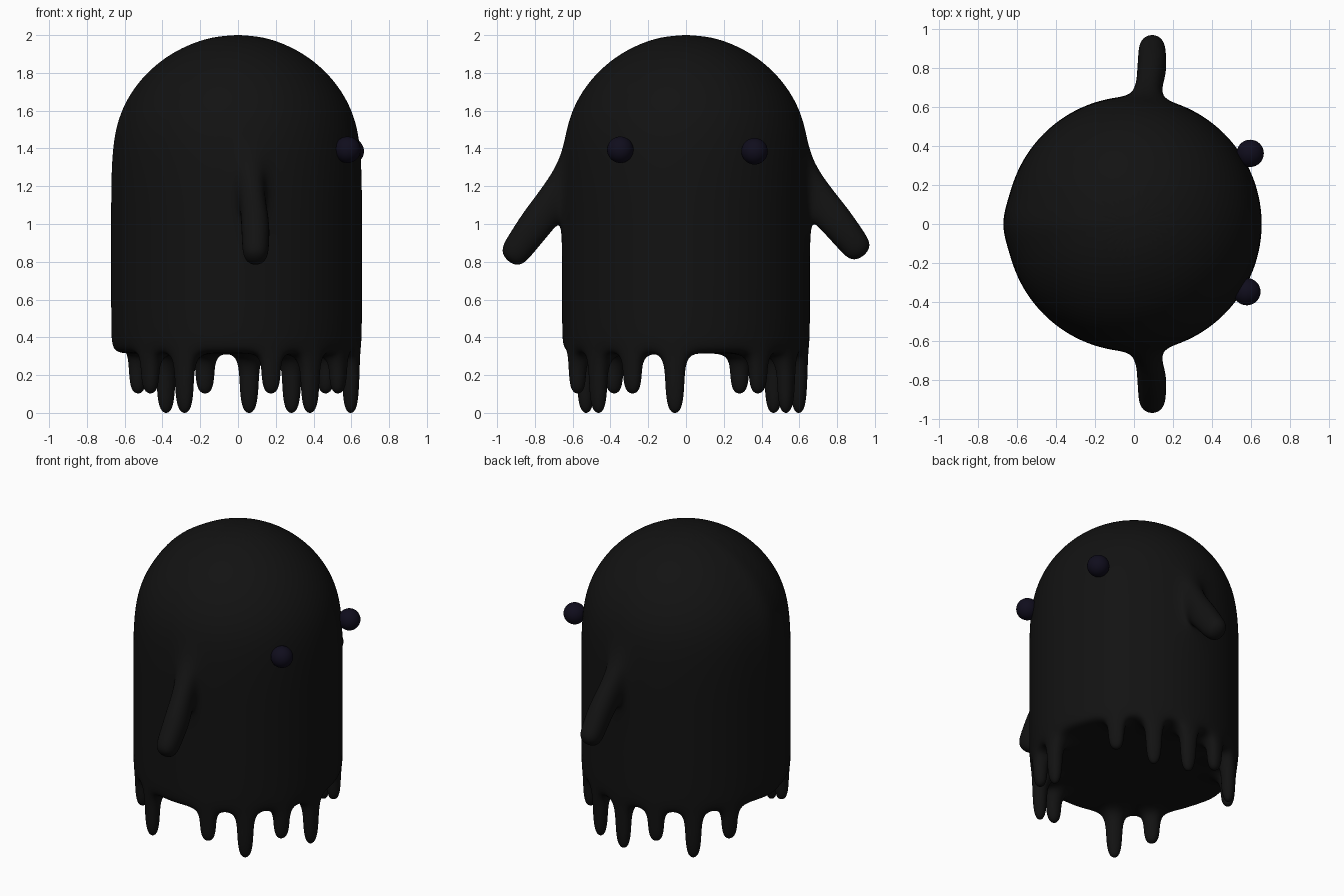
import bpy, bmesh
from math import cos, sin, pi, radians
from mathutils import Vector

if "Cube" in bpy.data.objects:
    bpy.data.objects.remove(bpy.data.objects["Cube"])

SEG = 32


def material(name, rgb):
    m = bpy.data.materials.new(name)
    m.diffuse_color = (*rgb, 1)
    m.use_nodes = True
    m.node_tree.nodes["Principled BSDF"].inputs["Base Color"].default_value = m.diffuse_color
    return m


black = material("black_goo", (0.006, 0.006, 0.006))
eye_mat = material("dark_blue", (0.005, 0.004, 0.012))

bm = bmesh.new()


def ring(r, z):
    """Ring of vertices, with a slight ridge down the -x side."""
    out = []
    for k in range(SEG):
        a = 2 * pi * k / SEG
        q = r * (1.035 if k == SEG // 2 else 1)
        out.append(bm.verts.new((q * cos(a), q * sin(a), z)))
    return out


def grow(face, move):
    """Extrude one face; move(vertex position) gives the new position."""
    old = list(face.verts)
    new = [bm.verts.new(move(v.co.copy())) for v in old]
    bm.faces.remove(face)
    n = len(old)
    for i in range(n):
        j = (i + 1) % n
        bm.faces.new((old[i], old[j], new[j], new[i]))
    return bm.faces.new(new)


# Body cage: dome, straight sides, flat underside
profile = [(0.667 * cos(radians(e)), 1.35 + 0.658 * sin(radians(e)))
           for e in (75, 57, 38, 19)]
profile += [(0.66, 1.34), (0.66, 1.02), (0.66, 0.7), (0.66, 0.43),
            (0.655, 0.315), (0.55, 0.315), (0.3, 0.315)]
rings = [ring(r, z) for r, z in profile]
grid = {}
for i, (a, b) in enumerate(zip(rings, rings[1:])):
    for k in range(SEG):
        j = (k + 1) % SEG
        grid[i, k] = bm.faces.new((a[k], b[k], b[j], a[j]))
top = bm.verts.new((0, 0, 2.003))
bottom = bm.verts.new((0, 0, 0.315))
for k in range(SEG):
    j = (k + 1) % SEG
    bm.faces.new((top, rings[0][k], rings[0][j]))
    bm.faces.new((bottom, rings[-1][j], rings[-1][k]))

# Drips pulled down from the rim of the underside
LONG, SHORT = -0.012, 0.095
drips = {LONG: (5, 7, 11, 21, 27, 31), SHORT: (3, 9, 13, 19, 25, 29)}
for tip, columns in drips.items():
    for k in columns:
        face = grid[8, k]
        c = face.calc_center_median()
        for z, s in ((0.315 + (tip - 0.315) * 0.55, 0.95), (tip, 0.68)):
            face = grow(face, lambda p: Vector((c.x + (p.x - c.x) * s,
                                                c.y + (p.y - c.y) * s, z)))

# Arms pulled out of the sides: (y, z, half width, half thickness)
ARM_X = 0.093
for side, k, drop in ((1, 7, 0.0), (-1, 24, 0.03)):
    face = grid[4, k]
    flat = face.calc_center_median()
    tags = [(1 if v.co.x > flat.x else -1, 1 if v.co.z > flat.z else -1)
            for v in face.verts]
    normal = Vector((0, side * 0.78, 0.62))
    for y, z, w, t in ((0.78, 1.035, 0.083, 0.1),
                       (0.87, 0.92, 0.078, 0.088),
                       (0.945, 0.825, 0.07, 0.078)):
        centre = Vector((ARM_X, side * y, z - drop * (y - 0.66) / 0.285))
        spots = iter([centre + Vector((sx * w, 0, 0)) + normal * (sn * t)
                      for sx, sn in tags])
        face = grow(face, lambda p: next(spots))

bmesh.ops.recalc_face_normals(bm, faces=bm.faces)
for f in bm.faces:
    f.smooth = True
mesh = bpy.data.meshes.new("body")
bm.to_mesh(mesh)
bm.free()
body = bpy.data.objects.new("body", mesh)
bpy.context.collection.objects.link(body)
mesh.materials.append(black)
sub = body.modifiers.new("smooth", 'SUBSURF')
sub.levels = sub.render_levels = 3

# Eyes on the +x side
for name, pos in (("eye_a", (0.58, -0.348, 1.393)), ("eye_b", (0.597, 0.363, 1.385))):
    bpy.ops.mesh.primitive_uv_sphere_add(segments=32, ring_count=16, radius=0.07, location=pos)
    eye = bpy.context.object
    eye.name = name
    eye.data.materials.append(eye_mat)
    bpy.ops.object.shade_smooth()
